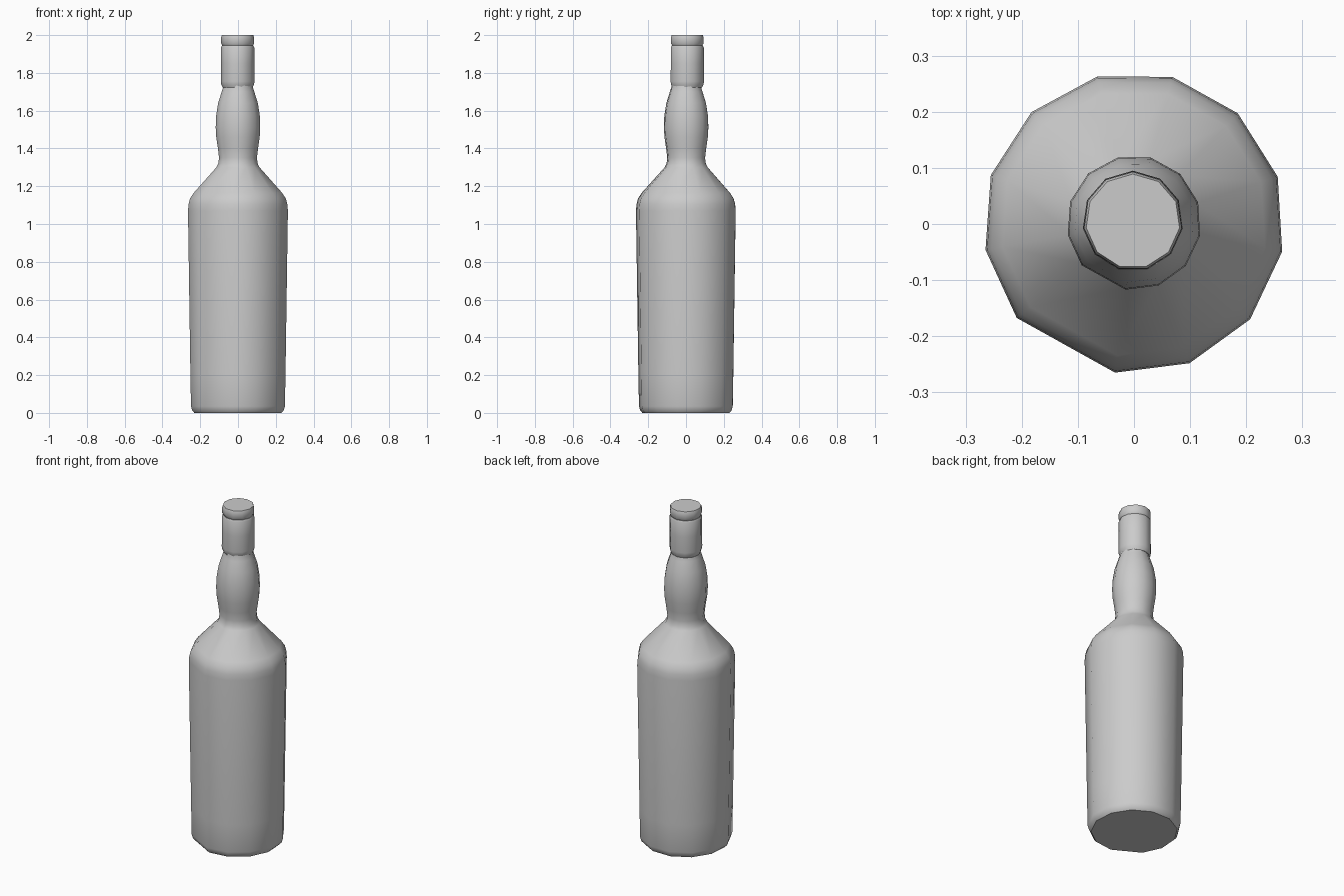
import bpy, bmesh
from math import cos, sin, radians

if "Cube" in bpy.data.objects:
    bpy.data.objects.remove(bpy.data.objects["Cube"])


def lathe(name, profile, angles, centre):
    """Closed solid from (radius, z) rings with vertices at the given angles."""
    bm = bmesh.new()
    rings = [[bm.verts.new((centre[0] + r * cos(radians(a)),
                            centre[1] + r * sin(radians(a)), z)) for a in angles]
             for r, z in profile]
    n = len(angles)
    for lo, hi in zip(rings, rings[1:]):
        for i in range(n):
            j = (i + 1) % n
            bm.faces.new((lo[i], lo[j], hi[j], hi[i]))
    bm.faces.new(rings[0][::-1])
    bm.faces.new(rings[-1])
    me = bpy.data.meshes.new(name)
    bm.to_mesh(me)
    bm.free()
    ob = bpy.data.objects.new(name, me)
    bpy.context.collection.objects.link(ob)
    bpy.ops.object.select_all(action='DESELECT')
    ob.select_set(True)
    bpy.context.view_layer.objects.active = ob
    bpy.ops.object.shade_smooth_by_angle(angle=radians(46))
    return ob


# Glass: twelve irregular sides, one wider facet at the front left
glass_angles = [-97.2 + 28.75 * i for i in range(12)]
lathe("bottle_glass", [
    (0.235, 0.0), (0.246, 0.012), (0.253, 0.035), (0.256, 0.2), (0.269, 1.07),
    (0.266, 1.105), (0.258, 1.135), (0.238, 1.165), (0.116, 1.3),
    (0.106, 1.32), (0.102, 1.35), (0.108, 1.40), (0.117, 1.46), (0.120, 1.51),
    (0.118, 1.57), (0.107, 1.64), (0.088, 1.70), (0.080, 1.725), (0.078, 1.75)],
    glass_angles, (0, 0.002))

# Wrapper sleeve and stopper: eleven sides, slightly off centre
cap_angles = [90 + 360 / 11 * i for i in range(11)]
cap_centre = (-0.002, 0.005)
lathe("neck_sleeve", [
    (0.080, 1.722), (0.088, 1.74), (0.090, 1.755), (0.089, 1.85),
    (0.089, 1.935), (0.084, 1.945), (0.080, 1.945)], cap_angles, cap_centre)
lathe("stopper_cap", [
    (0.080, 1.94), (0.083, 1.948), (0.088, 1.956), (0.088, 1.988), (0.084, 2.0)],
    cap_angles, cap_centre)
